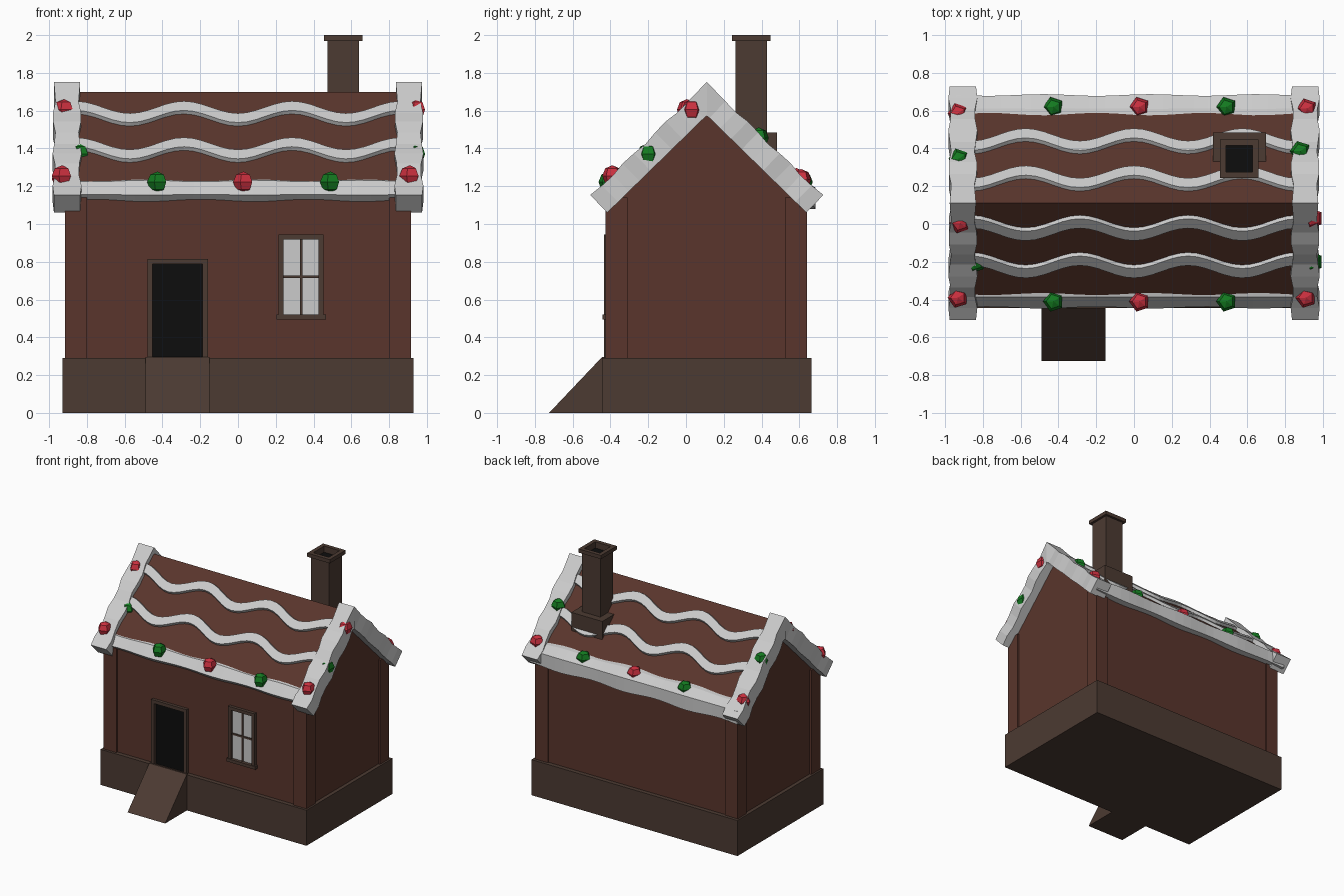
import bpy, bmesh, math
from mathutils import Vector

if "Cube" in bpy.data.objects:
    bpy.data.objects.remove(bpy.data.objects["Cube"])

RIDGE_Y, SLOPE = 0.11, 0.976


def material(name, rgb):
    m = bpy.data.materials.new(name)
    m.diffuse_color = (*rgb, 1)
    m.use_nodes = True
    m.node_tree.nodes["Principled BSDF"].inputs["Base Color"].default_value = m.diffuse_color
    return m


WALL = material("gingerbread", (0.10, 0.036, 0.025))
DARK = material("dark_gingerbread", (0.072, 0.043, 0.032))
BLACK = material("black", (0.004, 0.004, 0.004))
RED = material("red_candy", (0.60, 0.03, 0.05))
GREEN = material("green_candy", (0.007, 0.20, 0.015))


def finish(bm, name, mat):
    bmesh.ops.recalc_face_normals(bm, faces=bm.faces)
    me = bpy.data.meshes.new(name)
    bm.to_mesh(me)
    bm.free()
    if mat:
        me.materials.append(mat)
    ob = bpy.data.objects.new(name, me)
    bpy.context.collection.objects.link(ob)
    return ob


def loft(name, rings, mat=None):
    """Skin a list of equal-sized closed rings and cap both ends."""
    bm = bmesh.new()
    vs = [[bm.verts.new(p) for p in r] for r in rings]
    n = len(rings[0])
    for a, b in zip(vs, vs[1:]):
        for i in range(n):
            j = (i + 1) % n
            bm.faces.new((a[i], a[j], b[j], b[i]))
    bm.faces.new(vs[0])
    bm.faces.new(vs[-1])
    return finish(bm, name, mat)


def prism(name, x0, x1, profile, mat=None):
    return loft(name, [[(x, y, z) for y, z in profile] for x in (x0, x1)], mat)


def box(name, x0, x1, y0, y1, z0, z1, mat=None):
    return prism(name, x0, x1, [(y0, z0), (y1, z0), (y1, z1), (y0, z1)], mat)


def frame(name, x0, x1, z0, z1, w, y0, y1, mat):
    box(name + "_left", x0, x0 + w, y0, y1, z0, z1, mat)
    box(name + "_right", x1 - w, x1, y0, y1, z0, z1, mat)
    box(name + "_top", x0 + w, x1 - w, y0, y1, z1 - w, z1, mat)


def roof_z(d):
    return 1.70 - SLOPE * d


# foundation and entrance ramp
box("foundation", -0.93, 0.93, -0.445, 0.665, 0, 0.29, DARK)
prism("entrance_ramp", -0.49, -0.15, [(-0.725, 0), (-0.43, 0), (-0.43, 0.295), (-0.445, 0.295)], DARK)

# gabled walls and corner posts
prism("walls", -0.90, 0.90, [(-0.41, 0.29), (0.63, 0.29), (0.63, 1.15), (RIDGE_Y, 1.66), (-0.41, 1.15)], WALL)
for sx in (-1, 1):
    for side, y in (("front", -0.425), ("back", 0.525)):
        x0, x1 = sorted((sx * 0.80, sx * 0.915))
        box(f"{side}_corner_post", x0, x1, y, y + 0.115, 0.29, 1.14, WALL)

# roof slab
half = [(-0.50, roof_z(0.50)), (0, 1.70), (0.50, roof_z(0.50)), (0.50, roof_z(0.54)), (0, 1.65), (-0.50, roof_z(0.54))]
prism("roof", -0.89, 0.89, [(RIDGE_Y + d, z) for d, z in half], WALL)

# door
frame("door_frame", -0.48, -0.16, 0.29, 0.815, 0.028, -0.435, -0.40, DARK)
box("door", -0.455, -0.185, -0.415, -0.40, 0.29, 0.79, BLACK)

# window
frame("window_frame", 0.215, 0.452, 0.515, 0.945, 0.026, -0.435, -0.40, DARK)
box("window_sill", 0.205, 0.465, -0.442, -0.40, 0.495, 0.52, DARK)
box("window_glass", 0.235, 0.43, -0.415, -0.40, 0.515, 0.925)
box("window_mullion", 0.329, 0.342, -0.423, -0.41, 0.515, 0.925, DARK)
box("window_crossbar", 0.24, 0.427, -0.423, -0.41, 0.714, 0.728, DARK)

# chimney: stepped square profile with a sunken flue
CX, CY = 0.557, 0.345


def square(h, z):
    return [(CX - h, CY - h, z), (CX + h, CY - h, z), (CX + h, CY + h, z), (CX - h, CY + h, z)]


loft("chimney", [square(h, z) for h, z in (
    (0.083, 1.35), (0.083, 1.97), (0.102, 1.97), (0.102, 2.0), (0.07, 2.0), (0.07, 1.85))], DARK)
box("chimney_flue", CX - 0.0695, CX + 0.0695, CY - 0.0695, CY + 0.0695, 1.86, 1.95, BLACK)
box("chimney_base", 0.418, 0.697, 0.28, 0.483, 1.30, 1.485, DARK)

# wavy icing lines on both roof slopes
nrm = Vector((SLOPE, 1)).normalized()
for sy in (-1, 1):
    for d0 in (0.125, 0.322):
        rings = []
        for i in range(37):
            x = -0.855 + 1.71 * i / 36
            d = d0 + 0.033 * math.cos(2 * math.pi * x / 0.573)
            ring = []
            for off, h in ((-0.03, -0.01), (-0.025, 0.022), (0.025, 0.022), (0.03, -0.01)):
                dd = d + off
                ring.append((x, RIDGE_Y + sy * (dd + nrm.x * h), roof_z(dd) + nrm.y * h))
            rings.append(ring)
        loft("roof_icing_wave", rings)

# lumpy icing along the gable edges
N = 10
for cx in (-0.905, 0.905):
    rings = []
    for i in range(-N, N + 1):
        t = abs(i) / N
        s = (i > 0) - (i < 0)
        wave = math.cos(2 * math.pi * t * 3)
        w = 0.069 + 0.008 * math.cos(2 * math.pi * t * 3 + 1.5)
        d, z = 0.57 * t, 1.662 - 0.557 * t
        if s:
            ny, nz = s * 0.698, 0.716
            o, u = 0.062 + 0.006 * wave, 0.062
        else:
            ny, nz, o, u = 0, 1, 0.09, 0.09
        y = RIDGE_Y + s * d
        rings.append([(cx - w, y + ny * o, z + nz * o), (cx + w, y + ny * o, z + nz * o),
                      (cx + w, y - ny * u, z - nz * u), (cx - w, y - ny * u, z - nz * u)])
    loft("gable_icing", rings)

# lumpy icing along the front and back eaves
eaves = {
    "front_eave_icing": [(-0.34, 1.238), (-0.385, 1.228), (-0.442, 1.155), (-0.405, 1.12), (-0.34, 1.15)],
    "back_eave_icing": [(0.555, 1.245), (0.61, 1.235), (0.682, 1.19), (0.682, 1.085), (0.60, 1.085)],
}
for name, prof in eaves.items():
    my = sum(p[0] for p in prof) / 5
    mz = sum(p[1] for p in prof) / 5
    rings = []
    for i in range(25):
        x = -0.94 + 1.88 * i / 24
        k = 1 + 0.08 * math.sin(2 * math.pi * x / 0.57 + 0.6)
        rings.append([(x, my + (y - my) * k, mz + (z - mz) * k) for y, z in prof])
    loft(name, rings)


# faceted candies
def candy(x, y, z, mat):
    bm = bmesh.new()
    bmesh.ops.create_uvsphere(bm, u_segments=5, v_segments=4, radius=0.056)
    ob = finish(bm, "candy", mat)
    ob.location = (x, y, z)
    ob.rotation_euler.z = math.pi / 2


for y, z in ((-0.41, 1.222), (0.618, 1.222)):
    for x, mat in ((-0.425, GREEN), (0.03, RED), (0.49, GREEN)):
        candy(x, y, z, mat)
for x, y, z, mat in (
        (-0.93, -0.39, 1.255, RED), (-0.84, -0.205, 1.37, GREEN), (-0.92, 0.005, 1.605, RED),
        (-0.925, 0.345, 1.485, GREEN), (-0.93, 0.585, 1.24, RED),
        (0.91, -0.39, 1.255, RED), (0.945, -0.20, 1.37, GREEN), (0.945, 0.03, 1.605, RED),
        (0.88, 0.385, 1.455, GREEN), (0.915, 0.61, 1.235, RED)):
    candy(x, y, z, mat)
